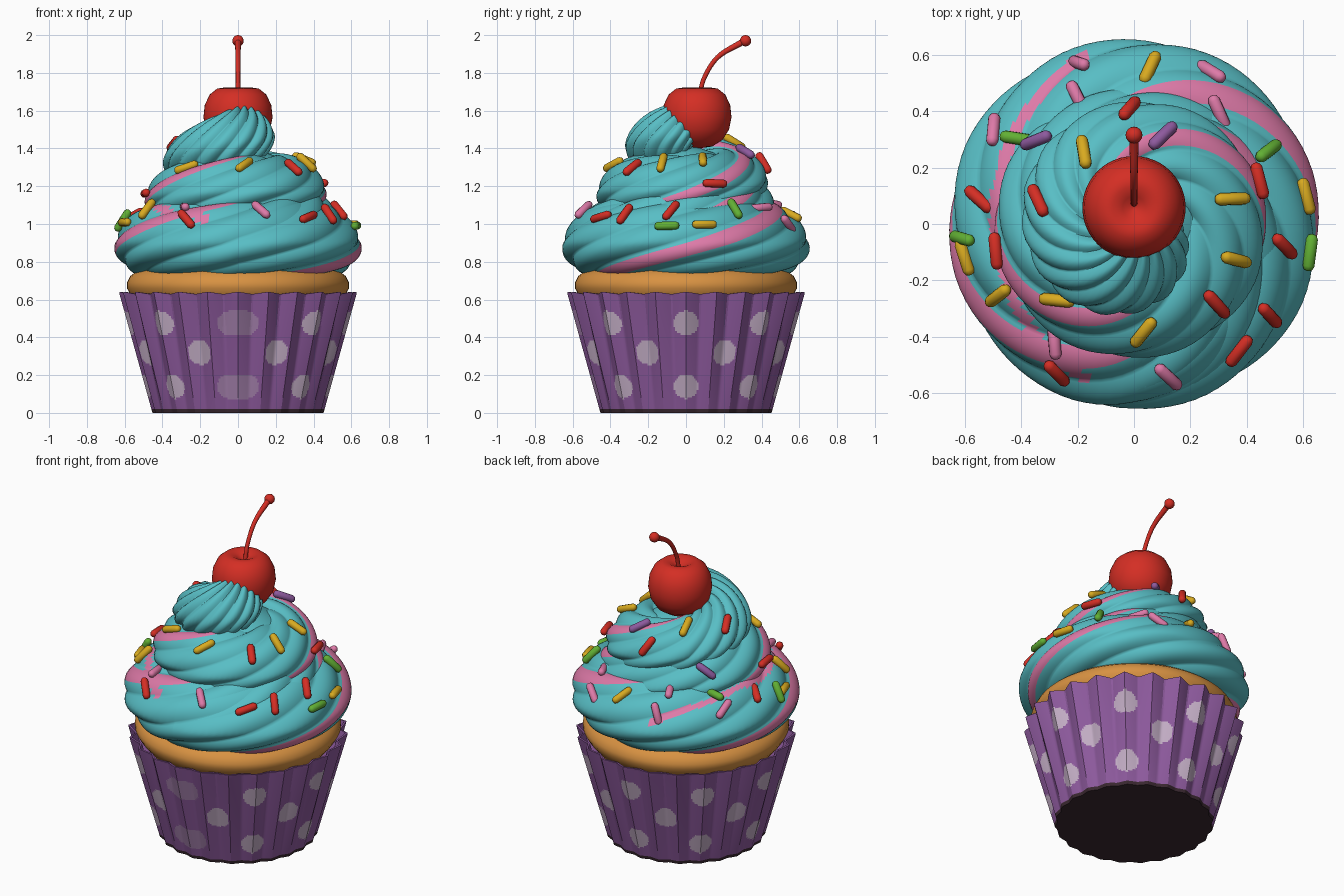
import bpy, bmesh, math
from mathutils import Vector, Matrix
from mathutils.bvhtree import BVHTree

if "Cube" in bpy.data.objects:
    bpy.data.objects.remove(bpy.data.objects["Cube"])

TAU = 2 * math.pi


def material(name, r, g, b):
    m = bpy.data.materials.new(name)
    m.diffuse_color = [((c / 255 + 0.055) / 1.055) ** 2.4 for c in (r, g, b)] + [1]
    m.use_nodes = True
    m.node_tree.nodes["Principled BSDF"].inputs["Base Color"].default_value = m.diffuse_color
    return m


TEAL = material("teal frosting", 88, 190, 197)
PINK = material("pink frosting", 222, 122, 168)
PURPLE = material("purple paper", 142, 90, 158)
DOT = material("pale dot", 196, 174, 198)
FADED = material("faded dot", 164, 128, 172)
DARK = material("dark base", 58, 40, 48)
CAKE = material("golden cake", 216, 146, 66)
RED = material("cherry red", 212, 46, 36)
YELLOW = material("yellow sprinkle", 216, 170, 32)
GREEN = material("green sprinkle", 98, 176, 52)


def finish(name, bm, mats, angle=60):
    bmesh.ops.recalc_face_normals(bm, faces=bm.faces)
    me = bpy.data.meshes.new(name)
    bm.to_mesh(me)
    bm.free()
    ob = bpy.data.objects.new(name, me)
    bpy.context.collection.objects.link(ob)
    for m in mats:
        me.materials.append(m)
    bpy.ops.object.select_all(action='DESELECT')
    ob.select_set(True)
    bpy.context.view_layer.objects.active = ob
    bpy.ops.object.shade_smooth_by_angle(angle=math.radians(angle))
    return ob


def skin(rings, rule=None):
    """Join equal closed rings of points with quads and cap both ends."""
    bm = bmesh.new()
    vs = [[bm.verts.new(p) for p in ring] for ring in rings]
    n = len(vs[0])
    for i in range(len(vs) - 1):
        for j in range(n):
            k = (j + 1) % n
            f = bm.faces.new((vs[i][j], vs[i][k], vs[i + 1][k], vs[i + 1][j]))
            if rule:
                f.material_index = rule(i, j, f)
    bm.faces.new(vs[0])
    bm.faces.new(vs[-1])
    return bm


def lathe(profile, n=64, centre=(0, 0, 0)):
    c = Vector(centre)
    return skin([[c + Vector((r * math.cos(TAU * j / n), r * math.sin(TAU * j / n), z))
                  for j in range(n)] for r, z in profile])


def spline(keys, t):
    """Catmull-Rom through keys (t, a, b, c)."""
    i = max(k for k in range(len(keys) - 1) if keys[k][0] <= t or k == 0)
    a, b = keys[i], keys[i + 1]
    p, q = keys[max(i - 1, 0)], keys[min(i + 2, len(keys) - 1)]
    h = b[0] - a[0]
    u = (t - a[0]) / h
    out = []
    for k in (1, 2, 3):
        m0 = (b[k] - p[k]) / (b[0] - p[0]) * h
        m1 = (q[k] - a[k]) / (q[0] - a[0]) * h
        out.append((2*u**3 - 3*u*u + 1) * a[k] + (u**3 - 2*u*u + u) * m0
                   + (3*u*u - 2*u**3) * b[k] + (u**3 - u*u) * m1)
    return out


# Pleated wrapper with rows of dots
SEG, ROWS, PLEATS, TOP = 360, 63, 24, 0.635


def wrapper_point(i, j, inset=0):
    h = i / ROWS
    tri = abs((j * PLEATS / SEG) % 1 * 2 - 1) * 2 - 1
    r = 0.445 + 0.162 * h + (0.008 + 0.014 * h) * tri - inset
    a = TAU * j / SEG
    z = TOP * h + (0.006 * tri if i == ROWS else 0)
    return Vector((r * math.cos(a), r * math.sin(a), z))


def wrapper_rule(i, j, f):
    c = f.calc_center_median()
    if i >= ROWS:
        return 0
    if c.z < 0.018:
        return 3
    a, r = math.atan2(c.y, c.x), c.xy.length
    for row, z in enumerate((0.14, 0.32, 0.475)):
        step = TAU / 8
        off = step / 2 if row == 1 else 0
        k = round((a - off) / step)
        d = (a - off - k * step) * r
        front = row != 1 and k == -2
        if front:
            d = max(abs(d) - 0.045, 0)
        if math.hypot(d, c.z - z) < 0.065:
            return 2 if front else 1
    return 0


rings = [[wrapper_point(i, j) for j in range(SEG)] for i in range(ROWS + 1)]
rings += [[wrapper_point(i, j, 0.012) for j in range(SEG)] for i in (ROWS, ROWS - 9)]
bm = skin(rings, wrapper_rule)
bm.faces.ensure_lookup_table()
bm.faces[-2].material_index = 3
finish("wrapper", bm, [PURPLE, DOT, FADED, DARK], 25)

# Cake top
finish("cake", lathe([(0.5, 0.54), (0.565, 0.62), (0.588, 0.66), (0.588, 0.69), (0.57, 0.725),
                      (0.53, 0.755), (0.45, 0.78), (0.02, 0.79)]), [CAKE])

# Frosting: coiled, twisted star-section rope; keys are turn from front, radius, height, thickness
KEYS = [(0, .43, .9, .226), (.5, .43, .9, .226), (.9, .43, .9, .226), (1, .43, .9, .226),
        (1.25, .33, 1.02, .20), (1.5, .30, 1.09, .18), (1.75, .305, 1.14, .19),
        (2, .285, 1.17, .19), (2.25, .285, 1.18, .185), (2.5, .265, 1.24, .17),
        (2.75, .225, 1.34, .17), (3, .12, 1.43, .195), (3.25, .03, 1.48, .14), (3.4, .02, 1.48, .05)]
LOBES, SEC, STEPS, TURNS = 8, 128, 320, 3.4
rings = []
for s in range(STEPS + 1):
    t = TURNS * s / STEPS
    R, z, r = spline(KEYS, t)
    a = TAU * (t - 0.25)
    ring = []
    for j in range(SEC):
        psi = TAU * j / SEC
        # the twist makes the ridges climb, faster on the peak
        phi = psi + TAU * (t - 0.36 + max(0, t - 2.6))
        q = r * (0.91 + 0.11 * abs(math.sin(psi * LOBES / 2)))
        up = q * math.sin(phi)
        d = R + q * math.cos(phi) - 0.25 * max(up, 0)      # upper half leans inwards
        ring.append(Vector((d * math.cos(a), d * math.sin(a), z + (up if up > 0 else 0.82 * up))))
    rings.append(ring)


def frosting_rule(i, j, f):
    t = TURNS * (i + 0.5) / STEPS
    if t < 2.65 and 6 <= j % (SEC // 2) < 14:              # two stripes that follow the ridges
        return 1
    if 0.54 < t < 0.96:                                    # stripe along the top of the lowest coil
        c = f.calc_center_median()
        line = 0.49 + 2.6 * (t - 0.77) ** 2
        return int(c.z > 0.92 and abs(c.xy.length - line) < 0.02)
    return 0


bm = skin(rings, frosting_rule)
bm.normal_update()
tree = BVHTree.FromBMesh(bm)
finish("frosting_swirl", bm, [TEAL, PINK], 80)
finish("frosting_core", lathe([(0.45, 0.78), (0.42, 0.98), (0.32, 1.08), (0.3, 1.22), (0.2, 1.36),
                               (0.02, 1.42)]), [TEAL])

# Cherry with dimple, and its curved stem
finish("cherry", lathe([(0.005, 1.4), (0.08, 1.41), (0.135, 1.445), (0.17, 1.50), (0.183, 1.565),
                        (0.176, 1.63), (0.15, 1.685), (0.11, 1.717), (0.075, 1.722),
                        (0.04, 1.705), (0.005, 1.685)], 48, (0, 0.058, 0)), [RED], 80)
path = [(0, .07, 1.66, .013), (.33, .095, 1.77, .012), (.66, .17, 1.885, .013), (1, .305, 1.967, .017)]
rings = []
for s in range(21):
    u = s / 20
    y, z, r = spline(path, u)
    y2, z2, _ = spline(path, min(u + 0.01, 1))
    y1, z1, _ = spline(path, max(u - 0.01, 0))
    side = Vector((0, z2 - z1, y1 - y2)).normalized()
    rings.append([Vector((0, y, z)) + r * (math.cos(TAU * k / 12) * side
                  + math.sin(TAU * k / 12) * Vector((1, 0, 0))) for k in range(12)])
bm = skin(rings)
bmesh.ops.create_uvsphere(bm, u_segments=16, v_segments=10, radius=0.03,
                          matrix=Matrix.Translation((0, 0.315, 1.97)))
finish("cherry_stem", bm, [RED])

# Sprinkles: x, y and heading in degrees seen from above, dropped onto the frosting
SPRINKLES = {
    "pink": (PINK, [(-.19, .56, 120), (.27, .53, 95), (-.2, .445, 115), (.3, .395, 115),
                    (-.49, .33, 120), (-.28, -.415, 95), (.12, -.535, 125)]),
    "yellow": (YELLOW, [(.055, .55, 65), (-.175, .25, 105), (.345, .09, 0), (.6, .095, 105),
                        (-.59, -.115, 110), (-.475, -.25, 35), (-.27, -.27, 175),
                        (.035, -.38, 55), (.355, -.125, 165)]),
    "green": (GREEN, [(-.41, .30, 170), (.47, .255, 35), (-.6, -.05, 0), (.615, -.1, 85)]),
    "purple": (PURPLE, [(-.34, .29, 170), (.1, .31, 45)]),
    "red": (RED, [(-.015, .4, 80), (.435, .15, 100), (-.545, .085, 140), (-.33, .085, 150),
                  (-.48, -.095, 100), (-.27, -.52, 90), (.29, -.28, 130), (.525, -.08, 160),
                  (.475, -.32, 140), (.37, -.445, 60)]),
}
CAPSULE = [(0.004, -.066), (.015, -.062), (.022, -.048), (.022, .048), (.015, .062), (.004, .066)]
for name, (mat, spots) in SPRINKLES.items():
    for n, (x, y, deg) in enumerate(spots):
        hit, nor, _, _ = tree.ray_cast(Vector((x, y, 3)), Vector((0, 0, -1)))
        if hit is None:
            continue
        if nor.z < 0:
            nor = -nor
        d = Vector((math.cos(math.radians(deg)), math.sin(math.radians(deg)), 0))
        d = (d - nor * d.dot(nor)).normalized()
        rot = Matrix((nor.cross(d), nor, d)).transposed().to_4x4()
        bm = lathe(CAPSULE, 10)
        bm.transform(Matrix.Translation(hit + nor * 0.012) @ rot)
        finish(f"{name}_sprinkle_{n + 1}", bm, [mat])
